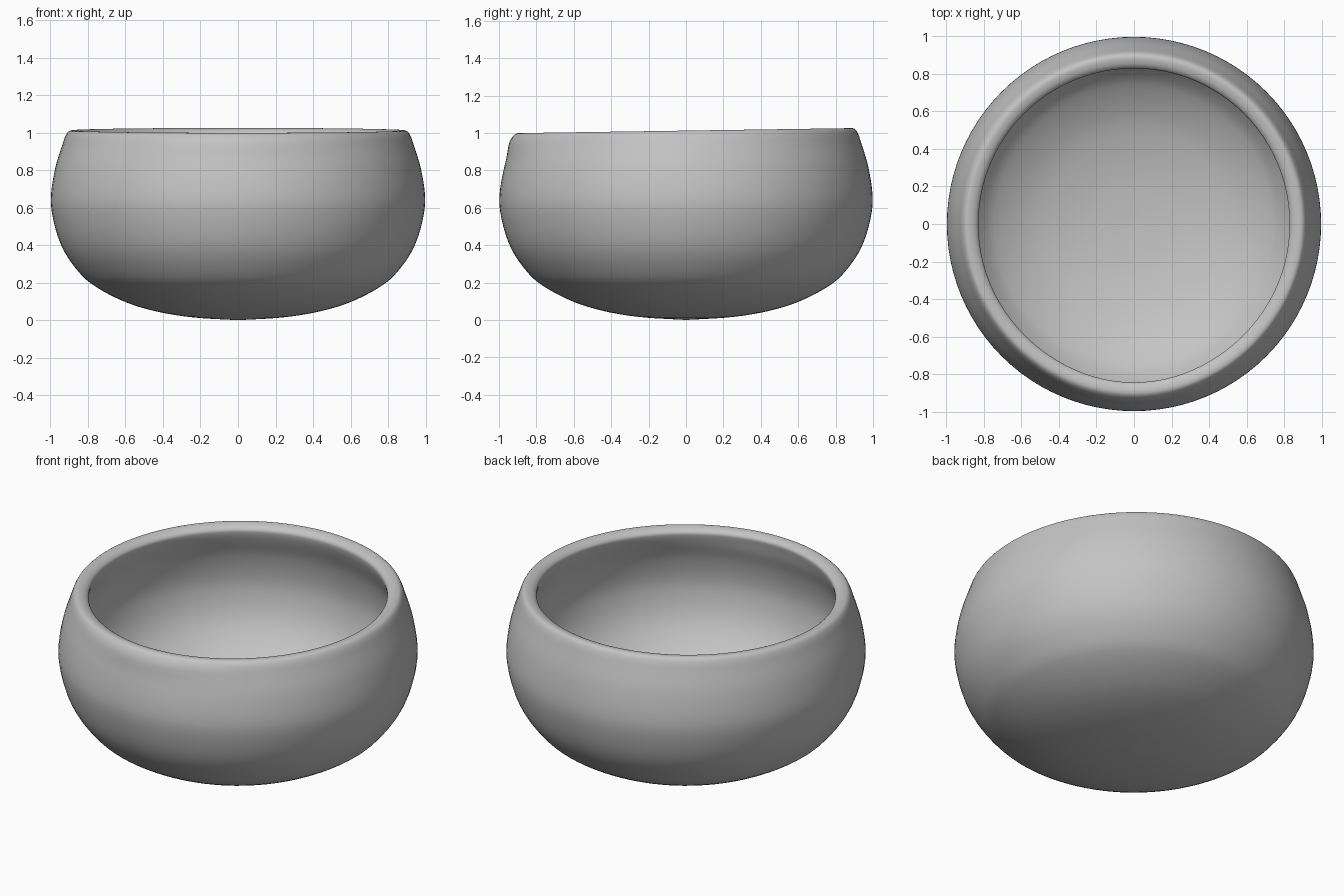
import bpy, bmesh, math
from mathutils import Vector
from mathutils.geometry import interpolate_bezier

cube = bpy.data.objects.get("Cube")
if cube:
    bpy.data.objects.remove(cube)

SEGMENTS = 96


def smooth_path(points, steps=5):
    """Run a smooth curve through all the points."""
    pts = [Vector((r, 0, z)) for r, z in points]
    path = [pts[0]]
    for i in range(len(pts) - 1):
        a, b = pts[i], pts[i + 1]
        before, after = pts[max(i - 1, 0)], pts[min(i + 2, len(pts) - 1)]
        reach = (b - a).length / 3
        ha = a + (b - before).normalized() * reach
        hb = b - (after - a).normalized() * reach
        path += interpolate_bezier(a, ha, hb, b, steps + 1)[1:]
    return path


# Clay colour
clay = bpy.data.materials.new("grey clay")
clay.use_nodes = True
grey = (0.55, 0.55, 0.55, 1)
clay.diffuse_color = grey
clay.node_tree.nodes["Principled BSDF"].inputs["Base Color"].default_value = grey

# Wall section: outside from the foot up, over the rounded rim, down the inside
outside = [(0, 0), (0.25, 0.016), (0.45, 0.05), (0.62, 0.105), (0.79, 0.2),
           (0.88, 0.295), (0.943, 0.4), (0.984, 0.53), (0.998, 0.65),
           (0.975, 0.81), (0.935, 0.94)]
rim = [(0.915, 0.993), (0.895, 1.011), (0.86, 1.008), (0.836, 0.993), (0.83, 0.975)]
inside = [(0.842, 0.93), (0.895, 0.8), (0.922, 0.65), (0.91, 0.53), (0.875, 0.425),
          (0.82, 0.34), (0.745, 0.265), (0.585, 0.175), (0.43, 0.125),
          (0.24, 0.09), (0, 0.075)]
section = smooth_path(outside + rim + inside)

# Revolve the section into the bowl
bm = bmesh.new()
verts = [bm.verts.new(p) for p in section]
edges = [bm.edges.new(pair) for pair in zip(verts, verts[1:])]
bmesh.ops.spin(bm, geom=verts + edges, cent=(0, 0, 0), axis=(0, 0, 1),
               angle=math.tau, steps=SEGMENTS, use_merge=True)
bmesh.ops.remove_doubles(bm, verts=bm.verts, dist=0.0005)

# Hand-made unevenness: the rim rises to the back, the front shoulder is fuller
for v in bm.verts:
    x, y, z = v.co
    radius = math.hypot(x, y)
    height = max(0, (z - 0.6) / 0.4)
    v.co.z += 0.015 * y * min(height, 1)
    if radius > 0.5:
        front = max(0, -y / radius) ** 6
        v.co.y -= 0.016 * front * math.exp(-((z - 0.96) / 0.07) ** 2)

bmesh.ops.recalc_face_normals(bm, faces=bm.faces)
for f in bm.faces:
    f.smooth = True
mesh = bpy.data.meshes.new("bowl")
bm.to_mesh(mesh)
bm.free()
mesh.materials.append(clay)
bowl = bpy.data.objects.new("bowl", mesh)
bpy.context.collection.objects.link(bowl)
